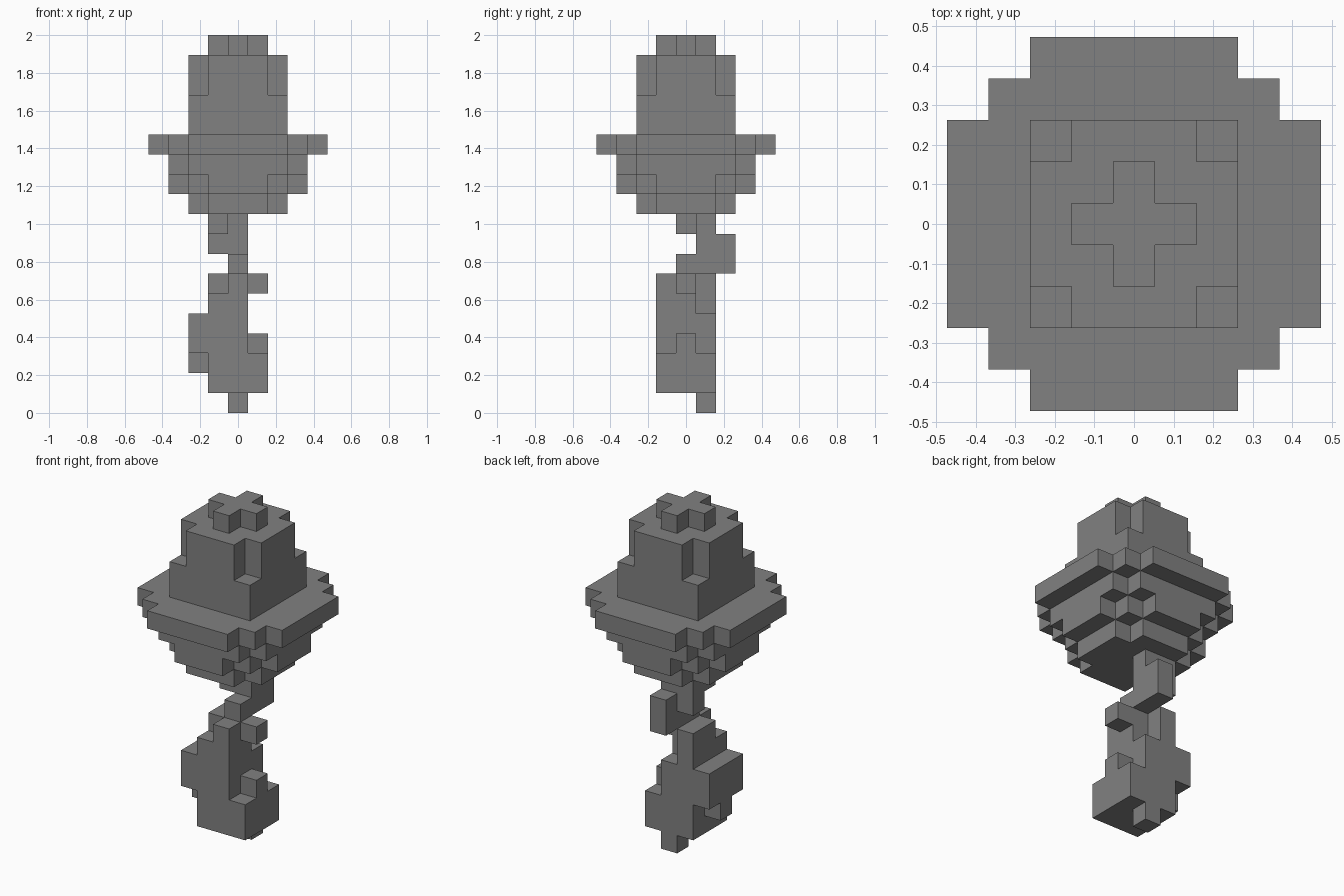
import bpy
import bmesh
from mathutils import Vector

if "Cube" in bpy.data.objects:
    bpy.data.objects.remove(bpy.data.objects["Cube"], do_unlink=True)

U = 2 / 19  # edge length of one block

grey = bpy.data.materials.new("stone_grey")
grey.use_nodes = True
colour = (0.22, 0.22, 0.22, 1)
grey.diffuse_color = colour
grey.node_tree.nodes["Principled BSDF"].inputs["Base Color"].default_value = colour


def disc(reach, z_levels):
    """Stepped round layer: reach[i] is the half-width of the row at distance i."""
    n = len(reach) - 1
    return {(x, y, z) for z in z_levels for y in range(-n, n + 1)
            for x in range(-reach[abs(y)], reach[abs(y)] + 1)}


def rows(z, *lines):
    """Layer drawn from back (y = 2) to front, columns from x = -2."""
    return {(c - 2, 2 - r, z) for r, line in enumerate(lines)
            for c, mark in enumerate(line) if mark == "#"}


parts = {
    # Head
    "top_knob": disc([1, 0], [18]),
    "crown": disc([2, 2, 1], [16, 17]) | disc([2, 2, 2], [14, 15]),
    "brim": disc([4, 4, 4, 3, 2], [13]),
    "head_underside": (disc([3, 3, 3, 2], [12]) | disc([3, 3, 2, 1], [11])
                       | disc([2, 2, 1], [10])),
    # Twisted neck
    "neck": (rows(9, "....", ".##.", ".#..")
             | rows(8, "..#.", ".##.")
             | rows(7, "..#.", "..#.", "..#.")),
    # Thick lower stem
    "stem": (rows(6, "....", ".#..", ".###", "..#.")
             | rows(5, "....", ".#..", ".##.", ".##.")
             | rows(4, "....", "###.", "###.", "###.")
             | rows(3, "....", "###.", "####", "###.")
             | rows(2, "....", ".###", "####", ".###")
             | rows(1, "....", ".###", ".###", ".###")),
    "foot": rows(0, "....", "..#."),
}
filled = set().union(*parts.values())


def build(name, cells):
    """Skin the exposed sides of the blocks and merge flat areas."""
    bm = bmesh.new()
    for cell in cells:
        centre = Vector(cell) + Vector((0, 0, 0.5))
        for axis in range(3):
            for sign in (-1, 1):
                n = Vector((0, 0, 0))
                n[axis] = sign
                if tuple(int(v) for v in Vector(cell) + n) in filled:
                    continue
                a = Vector((0, 0, 0))
                a[(axis + 1) % 3] = 0.5
                b = n.cross(a)
                corners = (-a - b, a - b, a + b, b - a)
                bm.faces.new([bm.verts.new((centre + n / 2 + c) * U)
                              for c in corners])
    bmesh.ops.remove_doubles(bm, verts=bm.verts, dist=U / 100)
    bmesh.ops.dissolve_limit(bm, angle_limit=0.01, verts=bm.verts, edges=bm.edges)
    mesh = bpy.data.meshes.new(name)
    bm.to_mesh(mesh)
    bm.free()
    mesh.materials.append(grey)
    obj = bpy.data.objects.new(name, mesh)
    bpy.context.collection.objects.link(obj)


for part_name, part_cells in parts.items():
    build(part_name, part_cells)
